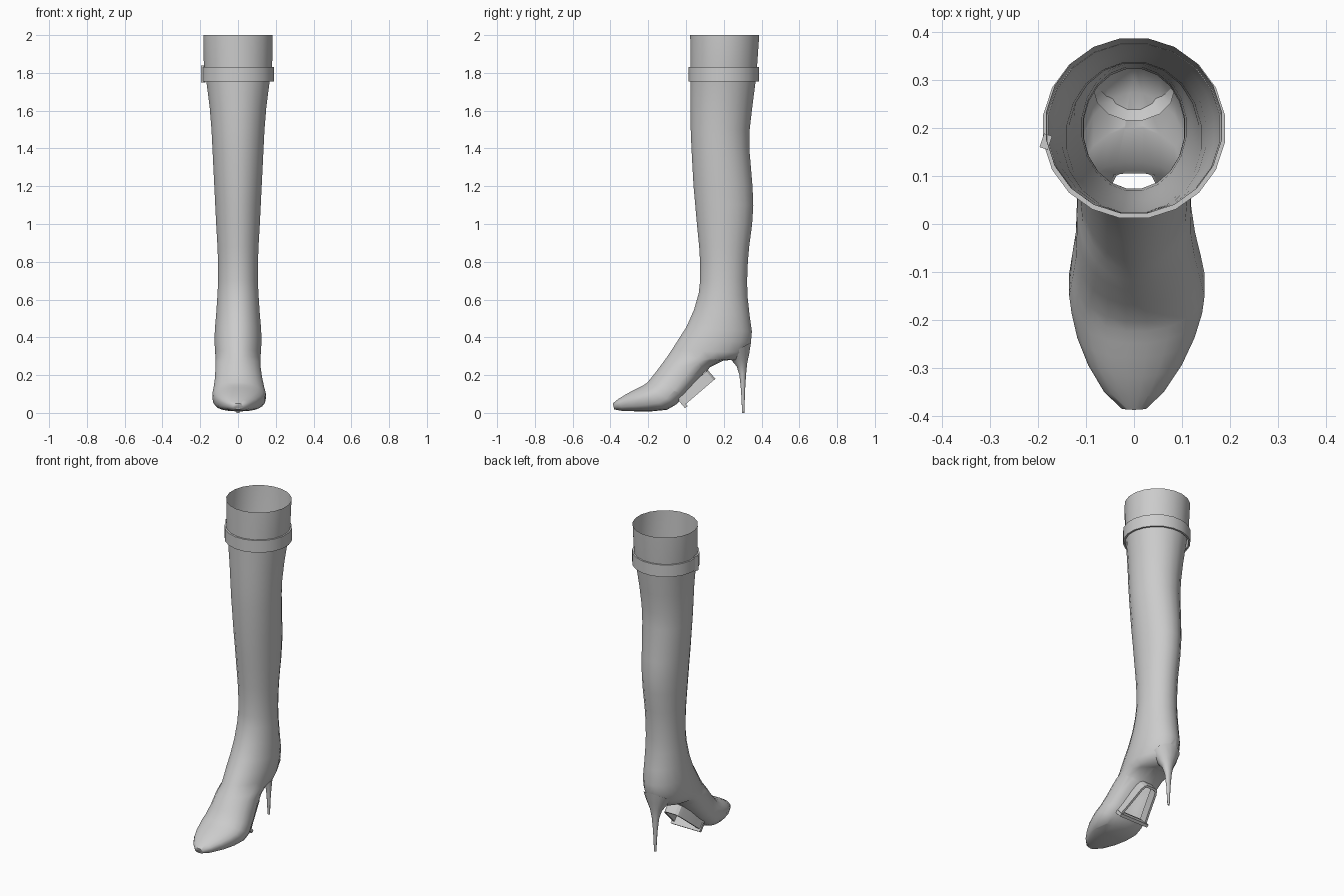
import bpy, bmesh, math
from mathutils import Vector

if "Cube" in bpy.data.objects:
    bpy.data.objects.remove(bpy.data.objects["Cube"])

SEG = 20


def finish(bm, name, angle=40):
    bmesh.ops.recalc_face_normals(bm, faces=bm.faces[:])
    me = bpy.data.meshes.new(name)
    bm.to_mesh(me)
    bm.free()
    ob = bpy.data.objects.new(name, me)
    bpy.context.collection.objects.link(ob)
    bpy.ops.object.select_all(action='DESELECT')
    ob.select_set(True)
    bpy.context.view_layer.objects.active = ob
    bpy.ops.object.shade_smooth_by_angle(angle=math.radians(angle))
    return ob


def loft(rings, cap=True, closed=False, seg=SEG):
    """Each ring: front y, z, back y, z, half width, back squareness, x shift."""
    bm = bmesh.new()
    loops = []
    for fy, fz, by, bz, w, p, dx in rings:
        loop = []
        for i in range(seg):
            t = 2 * math.pi * (i + 0.5) / seg
            c = math.cos(t)
            if c < 0:
                c = -abs(c) ** p
            loop.append(bm.verts.new((dx + w * math.sin(t),
                                      (fy + by) / 2 + (fy - by) / 2 * c,
                                      (fz + bz) / 2 + (fz - bz) / 2 * c)))
        loops.append(loop)
    pairs = list(zip(loops, loops[1:]))
    if closed:
        pairs.append((loops[-1], loops[0]))
    for a, b in pairs:
        for i in range(seg):
            j = (i + 1) % seg
            bm.faces.new((a[i], a[j], b[j], b[i]))
    if cap:
        bm.faces.new(loops[-1])
    return bm


# Local axes of the arch frame: u runs up the arch, h points out of the sole
O = Vector((0, -0.03, 0.06))
U = Vector((0, 0.76, 0.65))
H = Vector((0, 0.65, -0.76))


def at(x, u, h):
    return O + Vector((x, 0, 0)) + U * u + H * h


# Leg shaft, from the open top down to the ankle: z, front y, back y, half width
shaft = [(2.0, .02, .39, .186), (1.83, .022, .378, .183), (1.75, .022, .37, .169),
         (1.62, .022, .353, .152), (1.5, .023, .339, .142), (1.4, .027, .337, .137),
         (1.2, .038, .354, .127), (1.1, .047, .358, .122), (1.0, .056, .352, .117),
         (.88, .068, .336, .110), (.8, .073, .329, .107), (.7, .073, .325, .106)]
rings = [(f, z, b, z, w, 1, 0) for z, f, b, w in shaft]
# Foot, rings tilting from level at the ankle to upright at the toe
rings += [(.066, .635, .327, .62, .110, 1, 0), (.04, .545, .338, .52, .116, 1, 0),
          (0, .455, .351, .43, .124, 1, 0), (-.045, .385, .346, .375, .126, 1, 0),
          (-.08, .33, .326, .32, .123, .95, 0), (-.1, .30, .275, .28, .12, .85, 0),
          (-.12, .272, .2, .278, .12, .75, 0), (-.14, .245, .13, .243, .121, .65, 0),
          (-.17, .205, .06, .165, .126, .6, .003), (-.205, .162, 0, .095, .136, .55, .005),
          (-.225, .148, -.05, .045, .143, .5, .006), (-.25, .135, -.1, .016, .138, .5, .006),
          (-.28, .12, -.18, .008, .124, .5, .004), (-.32, .098, -.26, .008, .099, .5, .002),
          (-.36, .073, -.335, .01, .064, .6, 0), (-.388, .05, -.38, .018, .028, .8, 0)]
bm = loft(rings)

# Opening in the sole inside the arch frame
cuts = [(at(0, .012, 0), -U), (at(0, .205, 0), U)]
for s in (-1, 1):
    cuts.append((at(s * .083, 0, 0), Vector((s, 0, 0)) + U * .2))
for co, no in cuts:
    faces = [f for f in bm.faces if (f.calc_center_median() - O).dot(H) > -.1
             and f.calc_center_median().z < .35]
    geom = list({e for f in faces for e in list(f.verts) + list(f.edges)}) + faces
    bmesh.ops.bisect_plane(bm, geom=geom, plane_co=co, plane_no=no)
hole = [f for f in bm.faces if (f.calc_center_median() - O).dot(H) > -.07
        and all((f.calc_center_median() - co).dot(no) < 0 for co, no in cuts)]
bmesh.ops.delete(bm, geom=hole, context='FACES')
finish(bm, "boot_upper", 60)

# Stiletto heel
finish(loft([(.215, .30, .346, .375, .085, 1, 0), (.245, .272, .335, .31, .058, 1, 0),
             (.268, .245, .325, .265, .036, 1, 0), (.282, .2, .319, .21, .022, 1, 0),
             (.291, .12, .313, .12, .013, 1, 0), (.297, 0, .309, 0, .007, 1, 0)], seg=14),
       "stiletto_heel", 60)

# Strap around the top of the shaft
prof = [(0, 1.755), (0, 1.83), (.011, 1.83), (.011, 1.755)]
finish(loft([(.01 + d, z, .388 - d, z, .192 - d, 1, 0) for d, z in prof],
            cap=False, closed=True), "top_strap", 40)


def box(name, corners):
    bm = bmesh.new()
    v = [bm.verts.new(c) for c in corners]
    bmesh.ops.convex_hull(bm, input=v)
    bmesh.ops.dissolve_limit(bm, angle_limit=.02, verts=bm.verts[:], edges=bm.edges[:])
    return finish(bm, name, 30)


# Small keeper on the left of the strap
a = math.radians(18)
ex, ey = Vector((math.cos(a), math.sin(a), 0)), Vector((-math.sin(a), math.cos(a), 0))
ey.x *= -1
ex.y *= -1
box("strap_keeper", [Vector((-.184, .172, 1.793)) + ex * (.009 * i) + ey * (.015 * j)
                     + Vector((0, 0, .045 * k))
                     for i in (-1, 1) for j in (-1, 1) for k in (-1, 1)])

# Raised frame under the arch: half outline of (half width, u), outer and inner
outer = [(.097, 0), (.082, .06), (.056, .185), (.046, .208), (.03, .219)]
inner = [(.081, .012), (.069, .06), (.044, .18), (.037, .199), (.027, .206)]
bm = bmesh.new()
loops = []
for half, h in ((outer, -.032), (outer, .029), (inner, .029), (inner, -.032)):
    pts = half + [(-x, u) for x, u in reversed(half)]
    loops.append([bm.verts.new(at(x, u, h)) for x, u in pts])
for k in range(4):
    a, b = loops[k], loops[(k + 1) % 4]
    for i in range(len(a)):
        j = (i + 1) % len(a)
        bm.faces.new((a[i], a[j], b[j], b[i]))
finish(bm, "arch_frame", 30)

# Lip along the front bar of the frame
box("arch_frame_lip", [at(s * .1, u, h) for s in (-1, 1)
                       for u, h in ((-.004, -.01), (-.004, .042), (.014, .044), (.014, -.01))])
